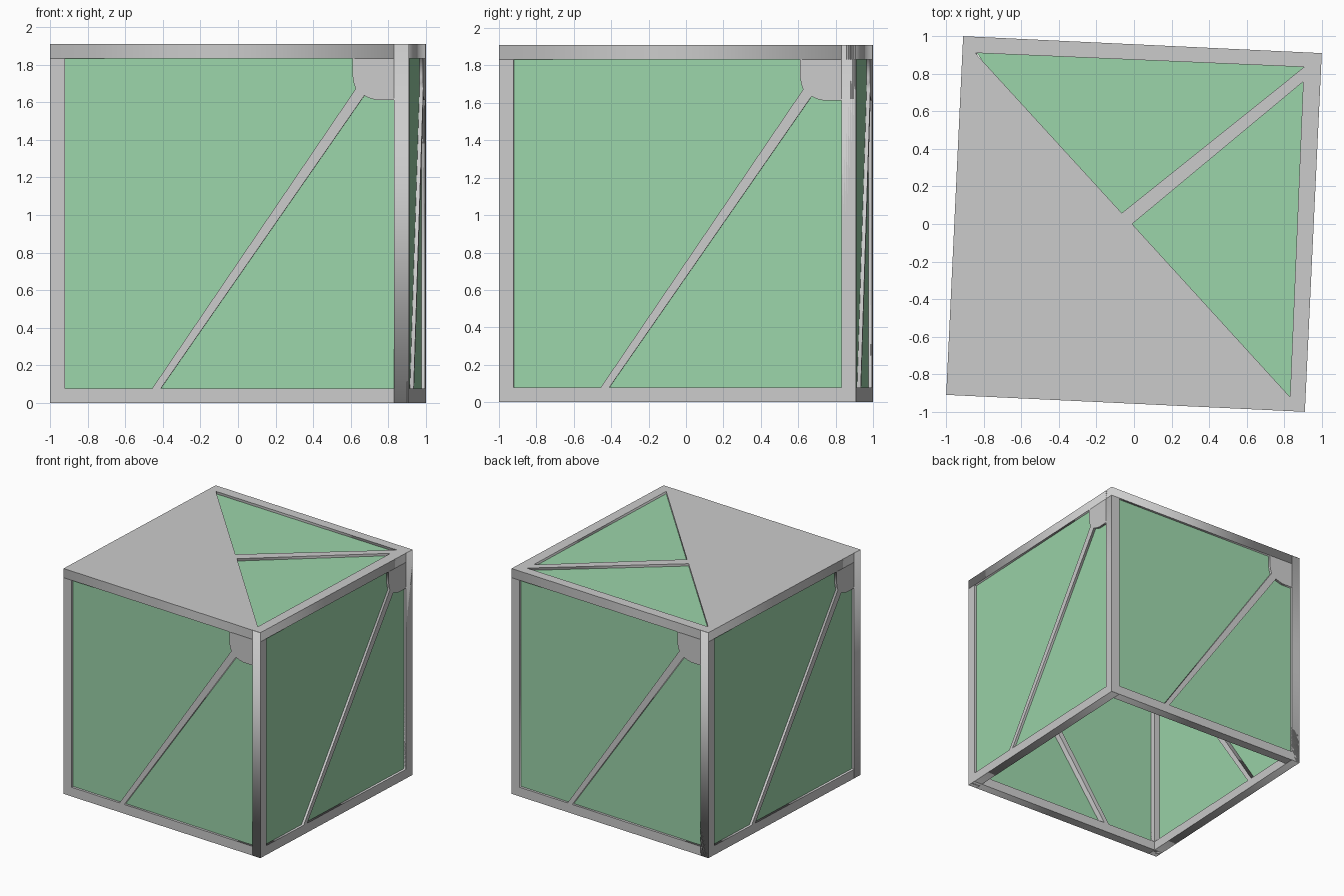
import bpy
from math import radians
from mathutils import Matrix, Vector

if "Cube" in bpy.data.objects:
    bpy.data.objects.remove(bpy.data.objects["Cube"])

A = 0.955            # half side of the cube
H = 2 * A            # height
W = 0.078            # frame thickness
TURN = radians(-2.7)  # slight turn of the whole cube

green = bpy.data.materials.new("green_glass")
green.diffuse_color = (0.33, 0.66, 0.40, 1)
green.use_nodes = True
green.node_tree.nodes["Principled BSDF"].inputs["Base Color"].default_value = green.diffuse_color


def plate(name, loops, thick, matrix, mat=None):
    """Flat plate from an outline plus holes, given thickness, as a mesh."""
    cu = bpy.data.curves.new(name, 'CURVE')
    cu.dimensions = '2D'
    cu.fill_mode = 'BOTH'
    cu.extrude = thick / 2
    for pts in loops:
        sp = cu.splines.new('POLY')
        sp.points.add(len(pts) - 1)
        for p, (x, y) in zip(sp.points, pts):
            p.co = (x, y, 0, 1)
        sp.use_cyclic_u = True
    ob = bpy.data.objects.new(name, cu)
    bpy.context.collection.objects.link(ob)
    ob.matrix_world = matrix
    bpy.ops.object.select_all(action='DESELECT')
    ob.select_set(True)
    bpy.context.view_layer.objects.active = ob
    bpy.ops.object.convert(target='MESH')
    ob = bpy.context.object
    if mat:
        ob.data.materials.append(mat)
    return ob


def rect(x0, x1, y0, y1):
    return [(x0, y0), (x1, y0), (x1, y1), (x0, y1)]


# Wall openings either side of the slanted rib, with the corner bracket cut out
L, R, B, T = -A + W, A - W, W, H - W
upper = [(L, B), (-0.412, B), (0.672, 1.672), (0.662, 1.70), (0.656, 1.735),
         (0.656, T), (L, T)]
lower = [(-0.366, B), (R, B), (R, 1.612), (0.785, 1.612), (0.75, 1.62), (0.717, 1.635)]

# Four identical walls, each overlapping the end of the previous one
for i, side in enumerate(("front", "right", "back", "left")):
    spin = Matrix.Rotation(TURN + radians(90 * i), 4, 'Z')
    up = Matrix.Rotation(radians(90), 4, 'X')
    e = 0.0005
    upper_frame = rect(-A, R + e, 0, T + e)
    # Left post, bottom rail, rib and bracket; right post belongs to the next wall
    outline_holes = [rect(-A, A - 0.001, 0, H - 0.001), upper, lower]
    plate(side + "_wall_frame", outline_holes, W,
          spin @ Matrix.Translation((0, -A + W / 2, 0)) @ up)
    plate(side + "_glass", [rect(-A + 0.04, A - 0.04, 0.04, H - 0.04)], 0.01,
          spin @ Matrix.Translation((0, -A + 0.025, 0)) @ up, green)

# Roof: solid half, two triangular openings and a rib between them
def local(pts):
    back = Matrix.Rotation(-TURN, 3, 'Z')
    return [(back @ Vector((x, y, 0)))[:2] for x, y in pts]


spin = Matrix.Rotation(TURN, 4, 'Z')
roof_holes = [local([(-0.845, 0.91), (-0.065, 0.058), (0.905, 0.835)]),
              local([(-0.01, 0.0), (0.83, -0.92), (0.90, 0.757)])]
plate("roof_frame", [rect(-A, A, -A, A)] + roof_holes, W,
      spin @ Matrix.Translation((0, 0, H - W / 2)))
plate("roof_glass", [[(-A + 0.04, A - 0.04), (-0.1, -0.1), (A - 0.04, -A + 0.04), (A - 0.04, A - 0.04)]],
      0.01, spin @ Matrix.Translation((0, 0, H - 0.025)), green)
